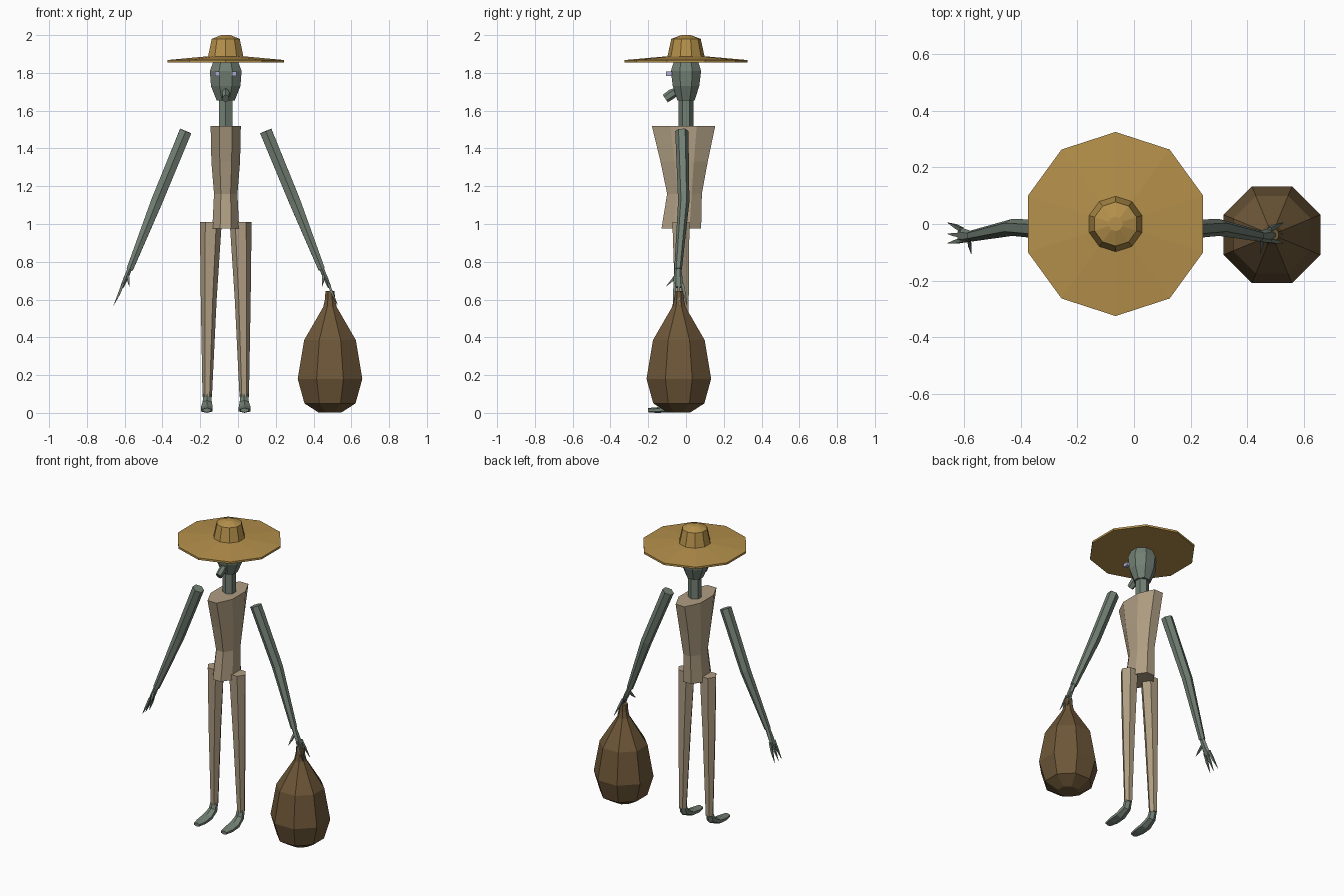
import bpy, bmesh, math
from mathutils import Vector

cube = bpy.data.objects.get("Cube")
if cube:
    bpy.data.objects.remove(cube, do_unlink=True)

CX = -0.065  # the figure's own centre line
UP = Vector((0, 0, 1))


def material(name, r, g, b):
    m = bpy.data.materials.new(name)
    m.use_nodes = True
    m.diffuse_color = (r, g, b, 1)
    m.node_tree.nodes["Principled BSDF"].inputs["Base Color"].default_value = (r, g, b, 1)
    return m


straw = material("straw", 0.46, 0.28, 0.07)
cloth = material("beige cloth", 0.43, 0.34, 0.225)
skin = material("grey green skin", 0.17, 0.215, 0.175)
sackcloth = material("brown sackcloth", 0.155, 0.096, 0.04)
eye_mat = material("pale lavender", 0.45, 0.42, 0.68)


def loft(name, sections, sides, mat, axis=None, turn=0.5):
    """Skin rings (centre, half width, half depth) along a path, capped at both ends.
    A fixed axis keeps all rings parallel; turn is in steps of one side."""
    pts = [Vector(s[0]) for s in sections]
    bm = bmesh.new()
    rings = []
    for i, (_, a, b) in enumerate(sections):
        t = axis or (pts[min(i + 1, len(pts) - 1)] - pts[max(i - 1, 0)]).normalized()
        v = t.cross(Vector((1, 0, 0))).normalized()
        u = v.cross(t)
        ring = []
        for k in range(sides):
            ang = (k + turn) * math.tau / sides
            ring.append(bm.verts.new(pts[i] + u * a * math.cos(ang) + v * b * math.sin(ang)))
        rings.append(ring)
    for r0, r1 in zip(rings, rings[1:]):
        for k in range(sides):
            j = (k + 1) % sides
            bm.faces.new((r0[k], r0[j], r1[j], r1[k]))
    bm.faces.new(rings[0])
    bm.faces.new(rings[-1])
    bmesh.ops.recalc_face_normals(bm, faces=bm.faces)
    mesh = bpy.data.meshes.new(name)
    bm.to_mesh(mesh)
    bm.free()
    mesh.materials.append(mat)
    obj = bpy.data.objects.new(name, mesh)
    bpy.context.collection.objects.link(obj)
    return obj


def column(name, x, profile, sides, mat, turn=0.5):
    """Upright loft from (z, y, half width, half depth), sizes measured across flats."""
    f = 1 / math.cos(math.pi / sides) if turn else 1
    return loft(name, [((x, y, z), a * f, b * f) for z, y, a, b in profile],
                sides, mat, UP, turn)


# Straw hat: wide brim with a tapered crown
hat = [(1.855, 0.325), (1.868, 0.325), (1.888, 0.098), (1.98, 0.078), (2.0, 0.025)]
loft("hat", [((CX, 0, z), r, r) for z, r in hat], 10, straw, UP)

# Head and neck
column("head", CX, [(1.655, 0, 0.048, 0.046), (1.73, 0, 0.078, 0.07),
                    (1.81, 0, 0.084, 0.08), (1.875, 0, 0.06, 0.06)], 8, skin)
column("neck", CX, [(1.5, 0, 0.036, 0.034), (1.68, 0, 0.036, 0.034)], 6, skin)
loft("nose", [((CX, -0.045, 1.705), 0.016, 0.02), ((CX, -0.075, 1.688), 0.022, 0.026),
              ((CX, -0.11, 1.664), 0.02, 0.024)], 6, skin)

# Torso: narrow from the front, deep from the side, pinched at the waist
column("torso", CX, [(0.975, -0.025, 0.071, 0.105), (1.16, -0.008, 0.062, 0.092),
                     (1.33, -0.01, 0.076, 0.125), (1.52, -0.013, 0.08, 0.168)], 8, cloth)


def limbs(side, label):
    def at(x, y, z):
        return (CX + side * x, y, z)

    # Trouser leg
    loft(label + "_leg", [(at(0.079, -0.027, 1.01), 0.058, 0.052),
                          (at(0.09, -0.022, 0.6), 0.042, 0.042),
                          (at(0.098, -0.015, 0.085), 0.025, 0.026)], 6, cloth, UP, 0)

    # Long flat foot
    loft(label + "_foot", [(at(0.098, -0.015, 0.1), 0.023, 0.023),
                           (at(0.098, -0.03, 0.05), 0.028, 0.024),
                           (at(0.1, -0.085, 0.022), 0.036, 0.02),
                           (at(0.1, -0.15, 0.015), 0.036, 0.015),
                           (at(0.1, -0.2, 0.014), 0.024, 0.012)], 6, skin)

    # Arm
    loft(label + "_arm", [(at(0.212, -0.022, 1.492), 0.037, 0.035),
                          (at(0.365, -0.012, 1.12), 0.035, 0.03),
                          (at(0.508, -0.042, 0.76), 0.02, 0.02)], 6, skin)

    # Hand: palm, three pointed fingers and a thumb
    loft(label + "_palm", [(at(0.505, -0.042, 0.77), 0.014, 0.016),
                           (at(0.53, -0.042, 0.71), 0.014, 0.024),
                           (at(0.55, -0.04, 0.665), 0.01, 0.026)], 6, skin)
    for i, (root, tip) in enumerate([(-0.02, 0.005), (-0.04, -0.035), (-0.058, -0.068)]):
        loft(f"{label}_finger_{i + 1}", [(at(0.543, root, 0.685), 0.009, 0.011),
                                         (at(0.565, (root + tip) / 2, 0.63), 0.008, 0.009),
                                         (at(0.593, tip, 0.57), 0.001, 0.001)], 4, skin)
    loft(label + "_thumb", [(at(0.518, -0.05, 0.73), 0.009, 0.012),
                            (at(0.515, -0.075, 0.7), 0.008, 0.009),
                            (at(0.51, -0.105, 0.67), 0.001, 0.001)], 4, skin)

    # Small square eye in front of the face
    loft(label + "_eye", [(at(0.045, -0.107, 1.795), 0.016, 0.016),
                          (at(0.045, -0.075, 1.795), 0.016, 0.016)], 4, eye_mat)


limbs(1, "left")
limbs(-1, "right")

# Sack hanging from the left hand
sack = [(0.002, 0.06), (0.05, 0.135), (0.18, 0.171), (0.385, 0.137),
        (0.56, 0.036), (0.6, 0.027), (0.645, 0.024)]
column("sack", 0.487, [(z, -0.038, r, r) for z, r in sack], 8, sackcloth)
